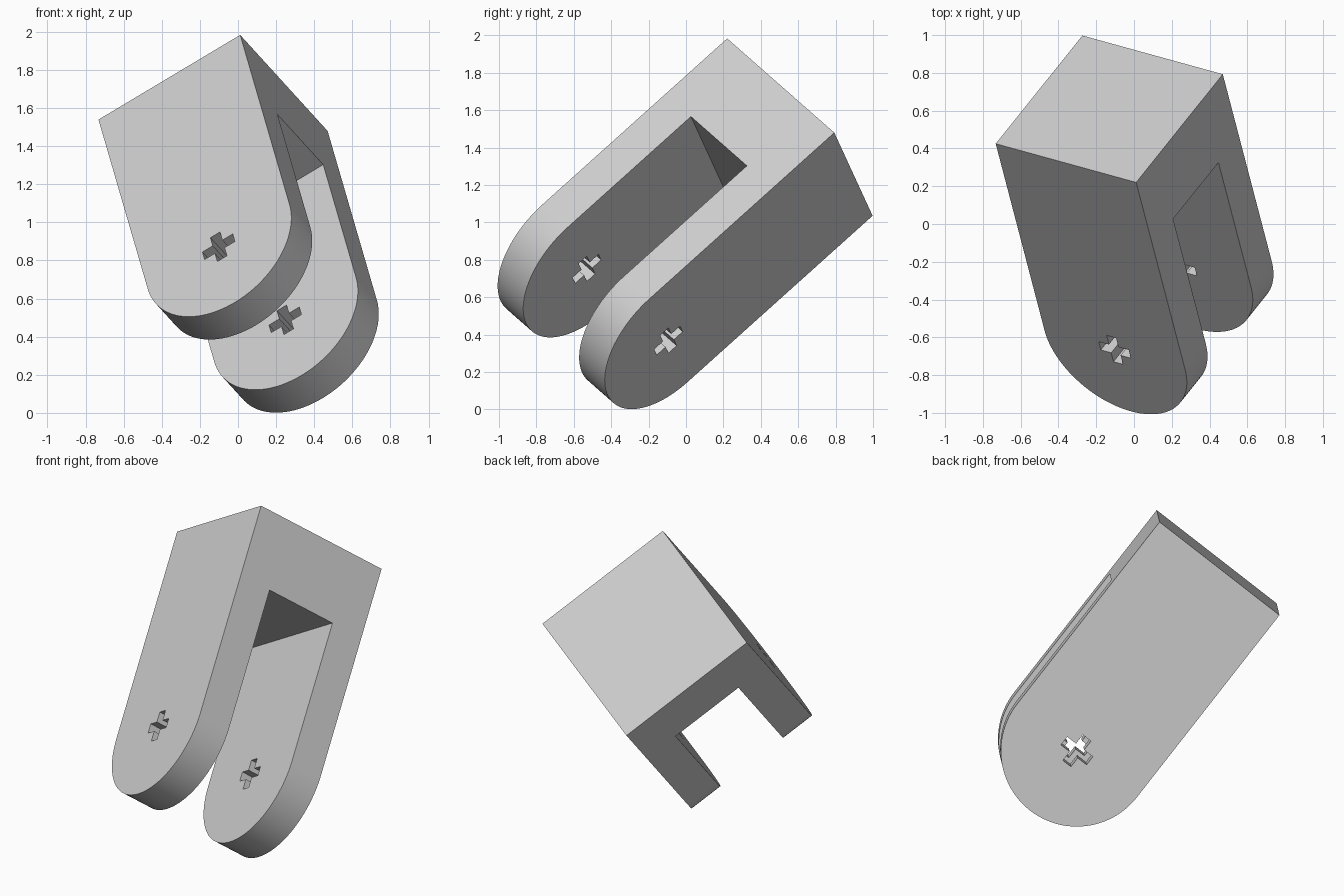
import bpy, bmesh, math
from mathutils import Vector, Matrix

if "Cube" in bpy.data.objects:
    bpy.data.objects.remove(bpy.data.objects["Cube"], do_unlink=True)

WIDTH, DEPTH = 0.89, 0.89      # square end of the block
PIVOT = 1.355                  # distance from the flat end to the hole centre
SLOT, ROOF = 0.465, 0.453      # gap between the arms and where it starts
ARM_LONG, ARM_WIDE = 0.095, 0.03  # half sizes of the cross hole
R = WIDTH / 2

# Tilted frame: across the arms' faces, through their thickness, along their length
across = Vector((-0.835, 0.23, -0.499)).normalized()
along = Vector((0.191, -0.73, -0.656)).normalized()
through = along.cross(across).normalized()
along = across.cross(through)
FRAME = Matrix((across, through, along)).transposed().to_4x4()
FRAME.translation = (-0.131, 0.609, 1.509)


def prism(name, outline, thickness):
    """Extrude an outline (across, along) symmetrically through the thickness."""
    bm = bmesh.new()
    face = bm.faces.new([bm.verts.new((x, -thickness / 2, z)) for x, z in outline])
    side = bmesh.ops.extrude_face_region(bm, geom=[face])["geom"]
    moved = [v for v in side if isinstance(v, bmesh.types.BMVert)]
    bmesh.ops.translate(bm, verts=moved, vec=(0, thickness, 0))
    bmesh.ops.recalc_face_normals(bm, faces=bm.faces)
    mesh = bpy.data.meshes.new(name)
    bm.to_mesh(mesh)
    bm.free()
    obj = bpy.data.objects.new(name, mesh)
    bpy.context.collection.objects.link(obj)
    obj.matrix_world = FRAME
    return obj


def cut(target, cutter):
    """Subtract the cutter from the target and discard it."""
    cutter.hide_render = True
    mod = target.modifiers.new("cut", "BOOLEAN")
    mod.operation, mod.solver, mod.object = "DIFFERENCE", "EXACT", cutter
    bpy.context.view_layer.objects.active = target
    bpy.ops.object.modifier_apply(modifier=mod.name)
    bpy.data.objects.remove(cutter, do_unlink=True)


# Block with a rounded end
STEPS = 48
arc = [(R * math.cos(math.pi * i / STEPS), PIVOT + R * math.sin(math.pi * i / STEPS))
       for i in range(STEPS + 1)]
fork = prism("fork_bracket", [(-R, 0), (R, 0)] + arc, DEPTH)

# Open slot that leaves two arms
cut(fork, prism("slot_cutter", [(-1, ROOF), (1, ROOF), (1, 2), (-1, 2)], SLOT))

# Cross-shaped hole through both arms
L, W = ARM_LONG, ARM_WIDE
corner = [(L, -W), (L, W), (W, W)]
cross = []
for turn in range(4):
    for x, z in corner:
        cross.append((x, z + PIVOT))
    corner = [(-z, x) for x, z in corner]
cut(fork, prism("cross_cutter", cross, 2))

# Plain grey finish, smooth only around the rounded end
grey = bpy.data.materials.new("light_grey")
grey.use_nodes = True
colour = (0.6, 0.6, 0.6, 1)
grey.diffuse_color = colour
grey.node_tree.nodes["Principled BSDF"].inputs["Base Color"].default_value = colour
fork.data.materials.clear()
fork.data.materials.append(grey)
for poly in fork.data.polygons:
    poly.material_index = 0
bpy.ops.object.select_all(action="DESELECT")
fork.select_set(True)
bpy.context.view_layer.objects.active = fork
bpy.ops.object.shade_smooth_by_angle(angle=math.radians(30))
